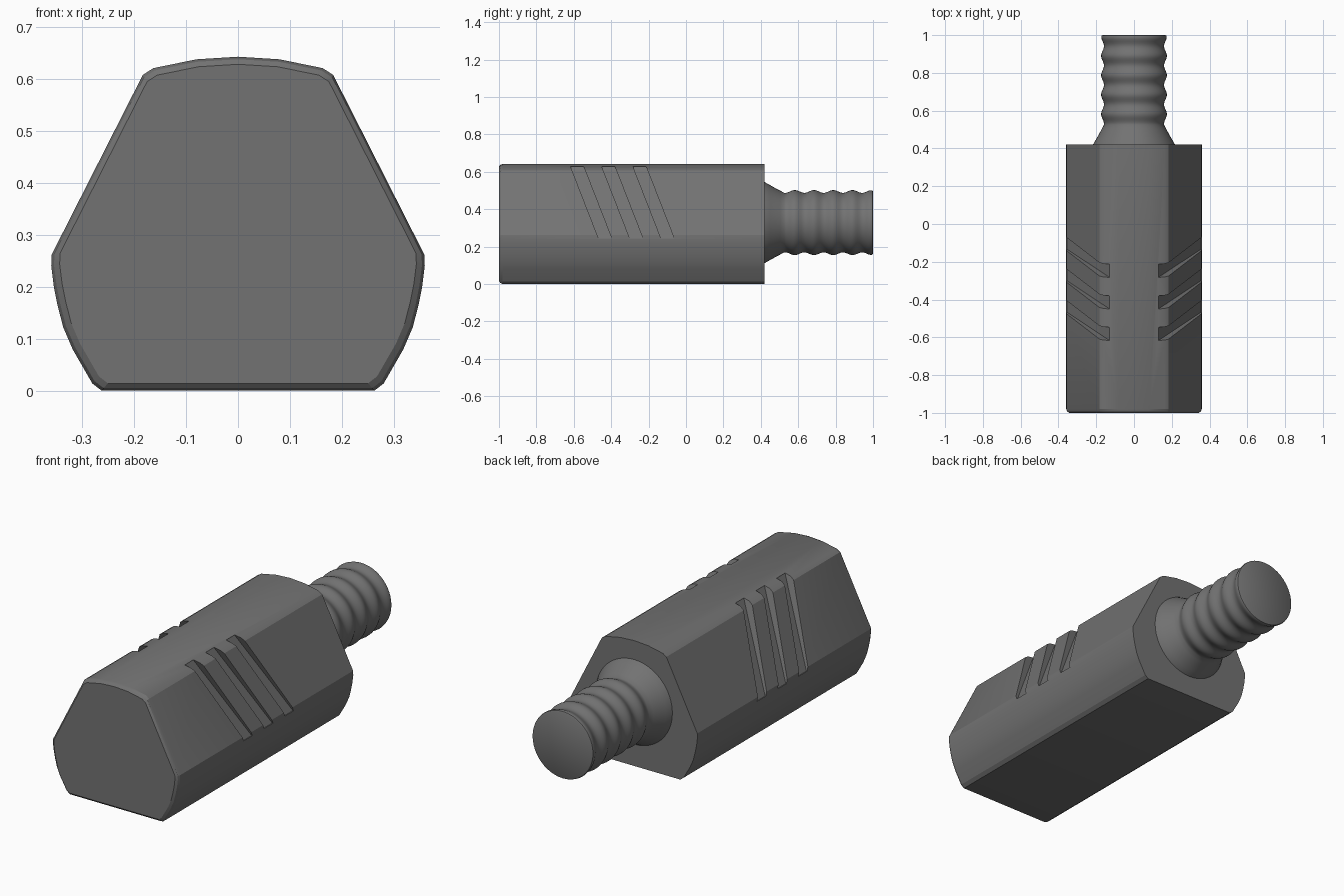
import bpy, bmesh, math

if "Cube" in bpy.data.objects:
    bpy.data.objects.remove(bpy.data.objects["Cube"])

grey = bpy.data.materials.new("dark grey rubber")
grey.diffuse_color = (0.17, 0.17, 0.17, 1)
grey.use_nodes = True
grey.node_tree.nodes["Principled BSDF"].inputs["Base Color"].default_value = grey.diffuse_color


def make(name, rings):
    """Skin a list of closed rings and cap both ends."""
    bm = bmesh.new()
    loops = [[bm.verts.new(p) for p in ring] for ring in rings]
    n = len(loops[0])
    for a, b in zip(loops, loops[1:]):
        for i in range(n):
            j = (i + 1) % n
            bm.faces.new((a[i], a[j], b[j], b[i]))
    bm.faces.new(loops[0])
    bm.faces.new(loops[-1])
    bmesh.ops.recalc_face_normals(bm, faces=bm.faces)
    mesh = bpy.data.meshes.new(name)
    bm.to_mesh(mesh)
    bm.free()
    mesh.materials.append(grey)
    ob = bpy.data.objects.new(name, mesh)
    bpy.context.collection.objects.link(ob)
    return ob


def select(ob):
    bpy.ops.object.select_all(action='DESELECT')
    ob.select_set(True)
    bpy.context.view_layer.objects.active = ob


# Body: domed top, sloping sides, rounded lower flanks, flat base
half = [(0.08, 0.637), (0.163, 0.620), (0.183, 0.607), (0.358, 0.262),
        (0.359, 0.240), (0.354, 0.200), (0.347, 0.165), (0.336, 0.122),
        (0.318, 0.080), (0.280, 0.014), (0.262, 0.0)]
profile = [(0, 0.642)] + half + [(-x, z) for x, z in reversed(half)]


def section(y, s):
    return [(x * s, y, 0.32 + (z - 0.32) * s) for x, z in profile]


body = make("body", [section(-1, 0.955), section(-0.992, 0.985),
                     section(-0.98, 1), section(0.42, 1)])

# Slanted grooves on both sloping sides
select(body)
wedge = [(0.130, 0.625), (0.355, 0.242), (0.45, 0.242), (0.45, 0.75), (0.130, 0.75)]
for side in (-1, 1):
    for k in range(3):
        y0 = -0.47 + k * 0.167
        rings = [[(side * x, y0 + w - 0.39 * (z - 0.25), z) for x, z in wedge]
                 for w in (0, 0.07)]
        cutter = make("groove_cutter", rings)
        cutter.hide_render = True
        mod = body.modifiers.new("groove", 'BOOLEAN')
        mod.operation = 'DIFFERENCE'
        mod.solver = 'EXACT'
        mod.object = cutter
        bpy.ops.object.modifier_apply(modifier=mod.name)
        bpy.data.objects.remove(cutter)

# Handle: flared collar, then a ribbed round grip
outline = [(0.41, 0.220), (0.42, 0.217), (0.45, 0.200), (0.48, 0.183), (0.505, 0.170)]
y = 0.525
while y < 0.985:
    outline.append((y, 0.1665 - 0.0075 * math.cos((y - 0.53) / 0.103 * math.tau)))
    y += 0.0103
outline += [(0.99, 0.173), (0.997, 0.171), (1.0, 0.166)]
SIDES = 48
handle = make("ribbed_handle", [
    [(r * math.cos(i * math.tau / SIDES), y, 0.328 + r * math.sin(i * math.tau / SIDES))
     for i in range(SIDES)] for y, r in outline])

for ob, angle in ((body, 22), (handle, 40)):
    select(ob)
    bpy.ops.object.shade_smooth_by_angle(angle=math.radians(angle))
